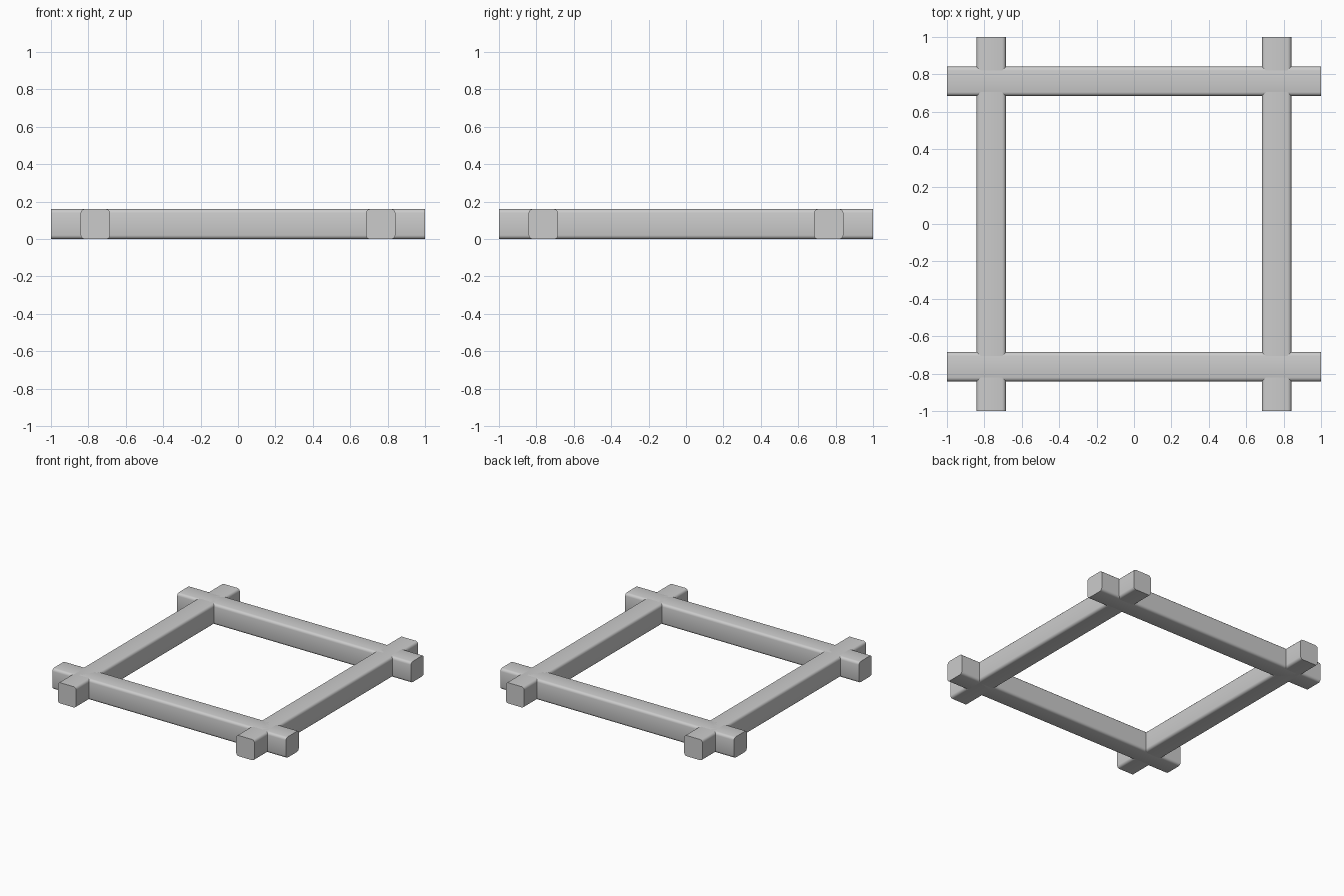
import bpy, bmesh
from math import pi

if "Cube" in bpy.data.objects:
    bpy.data.objects.remove(bpy.data.objects["Cube"])

LENGTH, WIDTH, HEIGHT = 2.0, 0.156, 0.16
OFFSET = 0.763      # beam centre line from the middle
ROUND = 0.02


def beam(name, location, angle):
    """Square timber along X with rounded long edges and flat ends."""
    bm = bmesh.new()
    bmesh.ops.create_cube(bm, size=1)
    bmesh.ops.scale(bm, vec=(LENGTH, WIDTH, HEIGHT), verts=bm.verts)
    long_edges = [e for e in bm.edges
                  if abs(e.verts[0].co.x - e.verts[1].co.x) > 1]
    bmesh.ops.bevel(bm, geom=long_edges, offset=ROUND, segments=3,
                    profile=0.5, affect='EDGES')
    mesh = bpy.data.meshes.new(name)
    bm.to_mesh(mesh)
    bm.free()
    obj = bpy.data.objects.new(name, mesh)
    bpy.context.collection.objects.link(obj)
    obj.location = location
    obj.rotation_euler.z = angle
    bpy.ops.object.select_all(action='DESELECT')
    obj.select_set(True)
    bpy.context.view_layer.objects.active = obj
    bpy.ops.object.shade_smooth_by_angle(angle=pi / 5)
    return obj


# Front and back beams run along X, side beams along Y, crossing at the corners
for name, side in (("front_beam", -1), ("back_beam", 1)):
    beam(name, (0, side * OFFSET, HEIGHT / 2), 0)
for name, side in (("left_beam", -1), ("right_beam", 1)):
    beam(name, (side * OFFSET, 0, HEIGHT / 2), pi / 2)
